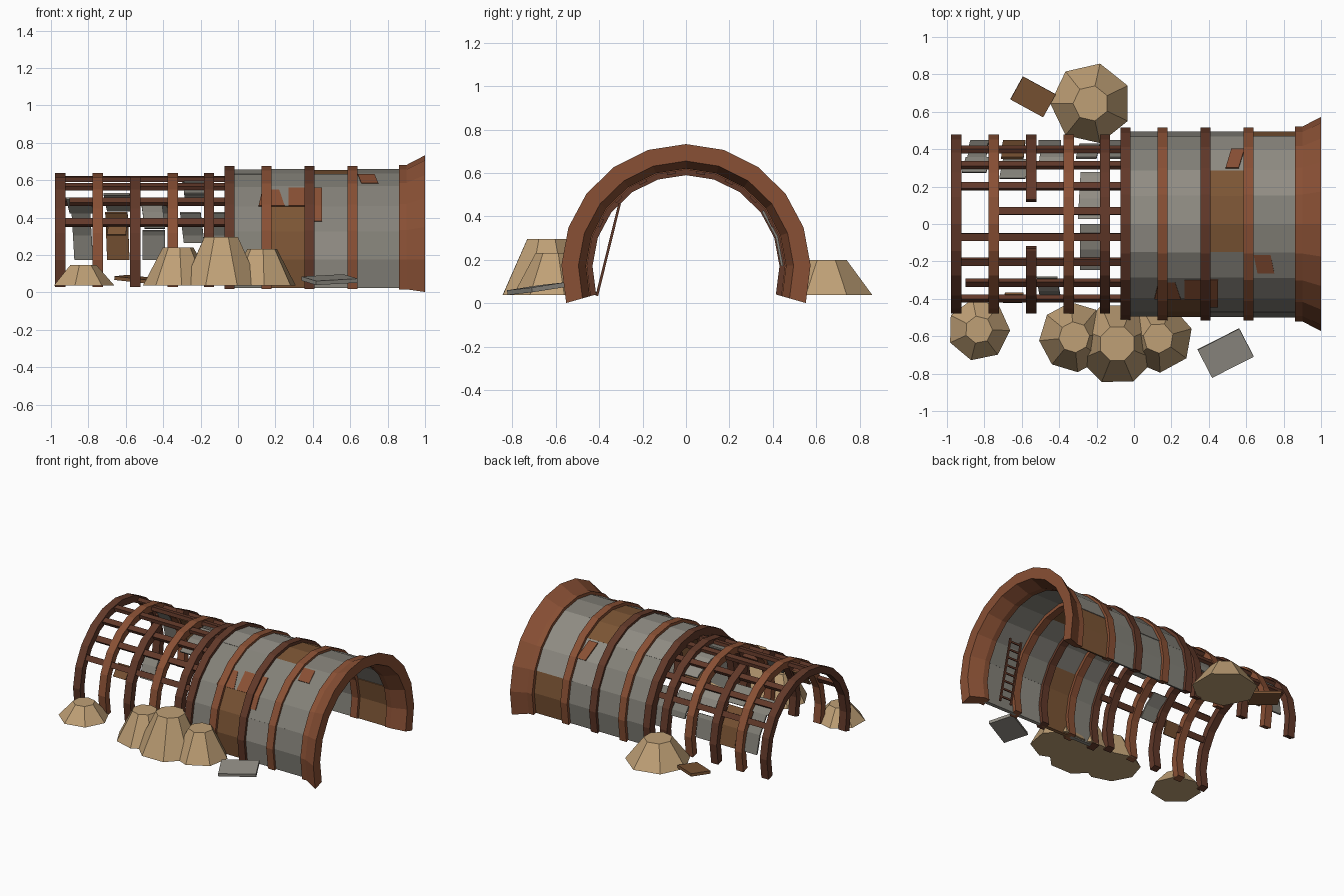
import bpy, bmesh, math, random
from mathutils import Vector, Matrix, Euler

if "Cube" in bpy.data.objects:
    bpy.data.objects.remove(bpy.data.objects["Cube"])
random.seed(4)

def mat(name, c):
    m = bpy.data.materials.new(name)
    m.diffuse_color = (*c, 1)
    m.use_nodes = True
    m.node_tree.nodes["Principled BSDF"].inputs["Base Color"].default_value = m.diffuse_color
    return m

RUST = mat("rust", (0.25, 0.08, 0.035))
DARK = mat("dark_rust", (0.12, 0.04, 0.022))
BROWN = mat("brown_plate", (0.20, 0.09, 0.035))
GREY = mat("grey_plate", (0.23, 0.22, 0.19))
PALE = mat("pale_plate", (0.28, 0.265, 0.23))
SAND = mat("sand", (0.52, 0.35, 0.18))
CZ, STEP = 0.16, 212 / 12

def finish(name, bm, m):
    bmesh.ops.recalc_face_normals(bm, faces=bm.faces)
    me = bpy.data.meshes.new(name)
    bm.to_mesh(me)
    bm.free()
    me.materials.append(m)
    ob = bpy.data.objects.new(name, me)
    bpy.context.collection.objects.link(ob)
    return ob

def arch_pt(i, r):
    """Point (y, z) on the 12-sided arch; i = 0 front foot, 12 back foot."""
    def p(k):
        a = math.radians(196 - k * STEP)
        return Vector((r * math.cos(a), CZ + r * math.sin(a)))
    k = math.floor(i)
    return p(k).lerp(p(k + 1), i - k)

def arc(name, sect, i0, i1, m, skew=0.0):
    """Sweep a closed (x, radius) section along the arch from i0 to i1."""
    bm = bmesh.new()
    steps = [i0] + [k for k in range(13) if i0 < k < i1] + [i1]
    rings = []
    for i in steps:
        ring = []
        for x, r in sect:
            y, z = arch_pt(i, r)
            ring.append(bm.verts.new((x + skew * (i - i0) / (i1 - i0), y, z)))
        rings.append(ring)
    n = len(sect)
    for a, b in zip(rings, rings[1:]):
        for j in range(n):
            bm.faces.new((a[j], a[(j + 1) % n], b[(j + 1) % n], b[j]))
    bm.faces.new(rings[0])
    bm.faces.new(rings[-1])
    return finish(name, bm, m)

def rect(x0, x1, r0, r1):
    return [(x0, r0), (x1, r0), (x1, r1), (x0, r1)]

def box(name, loc, size, rot, m):
    bm = bmesh.new()
    bmesh.ops.create_cube(bm, size=1)
    bm.transform(Matrix.LocRotScale(Vector(loc), Euler(rot), Vector(size)))
    return finish(name, bm, m)

# Ribs of the bare section; the third is broken at the crown
for x, m, spans in [(-0.95, DARK, [(0, 12)]), (-0.75, RUST, [(0, 12)]),
                    (-0.55, DARK, [(0, 5.1), (6.9, 12)]),
                    (-0.35, RUST, [(0, 12)]), (-0.155, DARK, [(0, 12)])]:
    for a, b in spans:
        arc("bare_rib", rect(x - 0.028, x + 0.028, 0.43, 0.478), a, b, m)

# Ribs of the clad section
for x, m in [(-0.045, DARK), (0.153, RUST), (0.383, DARK), (0.612, RUST)]:
    arc("clad_rib", rect(x - 0.027, x + 0.027, 0.455, 0.516), 0, 12, m)

# Flared mouth ring
arc("mouth_ring", [(0.86, 0.46), (0.9, 0.46), (1.0, 0.495), (1.0, 0.573),
                   (0.9, 0.521), (0.86, 0.521)], 0, 12, RUST)

# Lengthwise stringers in the middle of the arch segments
for i, x0 in [(2.5, -0.96), (3.5, -0.9), (4.5, -0.96), (5.5, -0.93),
              (6.5, -0.73), (7.5, -0.93), (8.5, -0.96), (9.5, -0.96)]:
    y, z = arch_pt(i, 0.457)
    a = math.radians(196 - i * STEP) - math.pi / 2
    box("stringer", ((x0 - 0.05) / 2, y, z), (-0.05 - x0, 0.04, 0.026), (a, 0, 0), DARK)

# Shell plates, bay by bay: (start, end, material) along the arch
bays = [(-0.03, 0.14, [(0, 3, GREY), (3, 5, GREY), (5, 8, PALE), (8, 10, GREY), (10, 12, GREY)]),
        (0.165, 0.37, [(0, 3, BROWN), (3, 5, GREY), (5, 8, PALE), (8, 10, GREY), (10, 12, GREY)]),
        (0.395, 0.60, [(0, 2, PALE), (2, 5, GREY), (5, 8, BROWN), (8, 10, PALE), (10, 12, GREY)]),
        (0.625, 0.875, [(0, 2, GREY), (2, 4, GREY), (4, 7, GREY), (7, 10, PALE), (10, 12, BROWN)])]
for x0, x1, plates in bays:
    for a, b, m in plates:
        d = random.uniform(-0.004, 0.003)
        arc("shell_plate", rect(x0 - 0.012, x1 + 0.012, 0.478 + d, 0.498 + d),
            a, b, m)

# Small rust patches on the shell
for x0, x1, a, b, s in [(0.11, 0.17, 3, 3.8, 0.02), (0.18, 0.25, 3, 3.8, -0.03),
                        (0.27, 0.36, 3, 3.9, 0.0), (0.40, 0.45, 2.4, 3.9, 0.0),
                        (0.66, 0.75, 4.2, 4.9, -0.02), (0.49, 0.56, 8.1, 9, 0.03)]:
    arc("rust_patch", rect(x0, x1, 0.49, 0.504), a, b, RUST, s)

# Loose plates left on the bare frame
for x0, x1, a, b, m, s in [(-0.89, -0.79, 9, 11, GREY, 0.015), (-0.92, -0.79, 8.2, 9, GREY, 0.02),
                           (-0.71, -0.59, 9, 11, BROWN, 0.01), (-0.72, -0.58, 7.9, 8.9, GREY, 0.02),
                           (-0.51, -0.39, 9.8, 11, GREY, 0), (-0.51, -0.38, 8.5, 9.5, PALE, 0.01),
                           (-0.5, -0.39, 2.3, 3.7, GREY, -0.02), (-0.7, -0.6, 2, 2.7, BROWN, 0.01),
                           (-0.29, -0.18, 4.1, 6, GREY, 0), (-0.3, -0.17, 6.2, 8.2, PALE, 0.015),
                           (-0.31, -0.2, 9, 10.3, GREY, 0.02), (-0.13, -0.06, 9, 11, GREY, 0)]:
    arc("loose_plate", rect(x0, x1, 0.436, 0.448), a, b, m, s)

# Ladder leaning on the inside of the front wall
foot, top = Vector((0.75, -0.41, 0.035)), Vector((0.75, -0.305, 0.46))
tilt = -math.atan2(top.y - foot.y, top.z - foot.z)
for s in (-1, 1):
    mid = (foot + top) / 2
    box("ladder_rail", (mid.x + s * 0.045, mid.y, mid.z),
        (0.012, 0.012, (top - foot).length), (tilt, 0, 0), DARK)
for k in range(8):
    box("ladder_rung", foot.lerp(top, (k + 0.6) / 8), (0.09, 0.01, 0.012), (tilt, 0, 0), DARK)

# Faceted sand drifts
for x, y, r, h, n, rot in [(-0.83, -0.565, 0.168, 0.145, 7, 0.2), (-0.32, -0.605, 0.188, 0.24, 8, 0.1),
                           (-0.09, -0.64, 0.22, 0.297, 8, 0.4), (0.13, -0.61, 0.185, 0.232, 7, 0.5),
                           (-0.23, 0.645, 0.218, 0.2, 7, math.pi / 2)]:
    bm = bmesh.new()
    bmesh.ops.create_cone(bm, cap_ends=True, segments=n, radius1=r, radius2=r * 0.44,
                          depth=h - 0.038)
    bm.transform(Matrix.Translation((x, y, (h + 0.038) / 2)) @ Matrix.Rotation(rot, 4, 'Z'))
    finish("sand_drift", bm, SAND)

# Fallen plates on the ground
box("fallen_grey_plate", (0.49, -0.69, 0.068), (0.25, 0.17, 0.022), (0.14, -0.05, 0.47), PALE)
box("fallen_brown_plate", (-0.54, 0.68, 0.07), (0.2, 0.14, 0.02), (0.05, 0.1, -0.5), BROWN)
